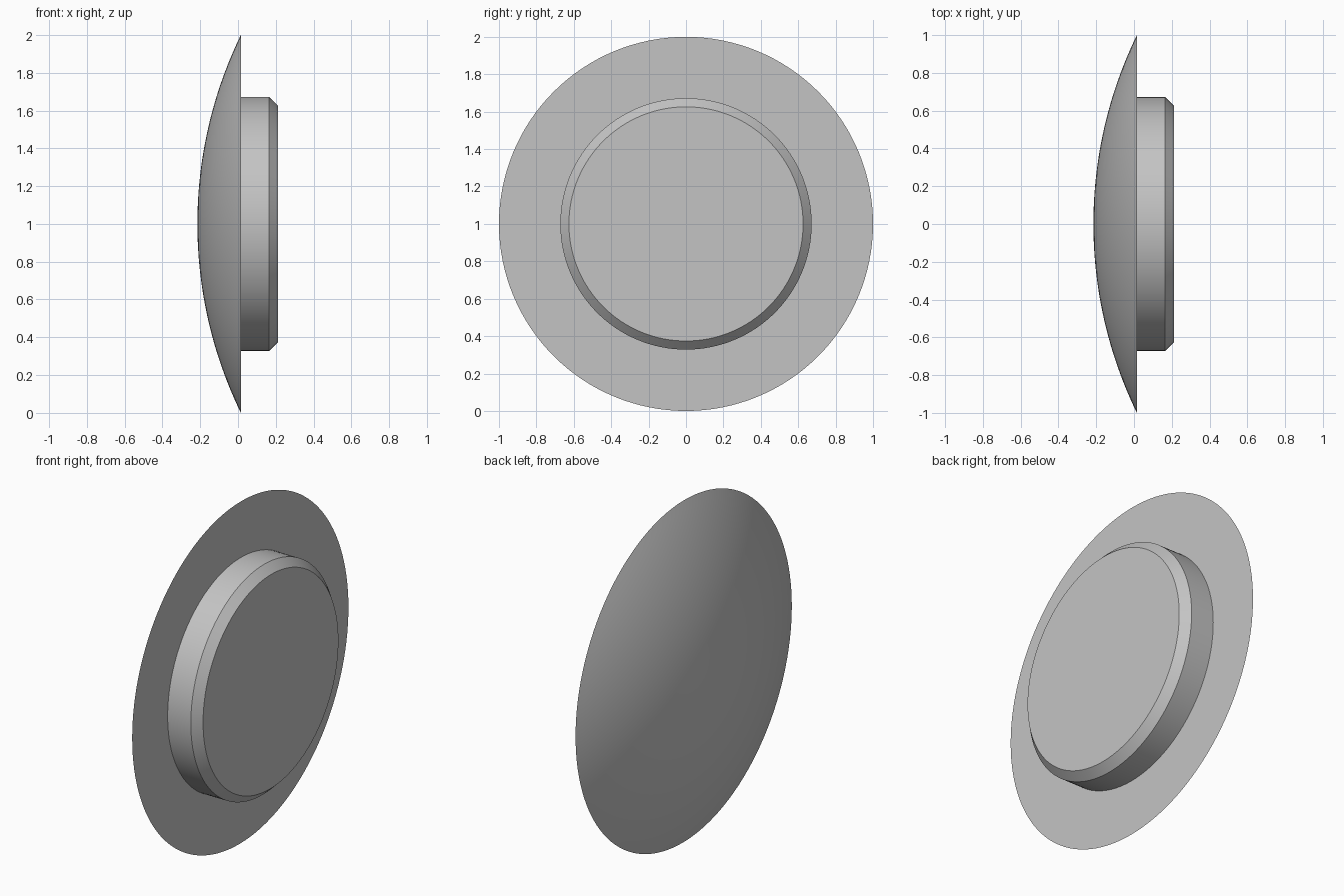
import bpy, bmesh, math
from mathutils import Matrix, Vector

cube = bpy.data.objects.get("Cube")
if cube:
    bpy.data.objects.remove(cube, do_unlink=True)

SEGMENTS = 128
RIM_X = 0.015      # flat back plane of the dome
APEX_X = -0.215    # tip of the dome

grey = bpy.data.materials.new("plain_grey")
colour = (0.55, 0.55, 0.55, 1)
grey.diffuse_color = colour
grey.use_nodes = True
grey.node_tree.nodes["Principled BSDF"].inputs["Base Color"].default_value = colour


def lathe(name, profile):
    """Turn (x, radius) points about the x axis through z = 1."""
    bm = bmesh.new()
    verts = [bm.verts.new((x, 0, r)) for x, r in profile]
    edges = [bm.edges.new(pair) for pair in zip(verts, verts[1:])]
    bmesh.ops.spin(bm, geom=verts + edges, cent=(0, 0, 0), axis=(1, 0, 0),
                   angle=math.tau, steps=SEGMENTS, use_duplicate=False)
    bmesh.ops.remove_doubles(bm, verts=bm.verts, dist=1e-5)
    # Close the flat ends with single round faces
    bmesh.ops.holes_fill(bm, edges=[e for e in bm.edges if e.is_boundary], sides=0)
    bmesh.ops.recalc_face_normals(bm, faces=bm.faces)
    bmesh.ops.translate(bm, verts=bm.verts, vec=(0, 0, 1))
    mesh = bpy.data.meshes.new(name)
    bm.to_mesh(mesh)
    bm.free()
    mesh.materials.append(grey)
    obj = bpy.data.objects.new(name, mesh)
    bpy.context.collection.objects.link(obj)
    bpy.ops.object.select_all(action='DESELECT')
    obj.select_set(True)
    bpy.context.view_layer.objects.active = obj
    bpy.ops.object.shade_smooth_by_angle(angle=math.radians(20))
    return obj


# Domed head: shallow spherical cap with a flat back
depth = RIM_X - APEX_X
radius = (1 + depth ** 2) / (2 * depth)
half_angle = math.asin(1 / radius)
RINGS = 24
arc = []
for i in range(RINGS + 1):
    a = half_angle * i / RINGS
    arc.append((APEX_X + radius * (1 - math.cos(a)), radius * math.sin(a)))
lathe("domed_head", arc)

# Round boss with a chamfered end, seated slightly into the head
lathe("chamfered_boss", [(0.0, 0.672), (0.165, 0.672), (0.212, 0.626)])
